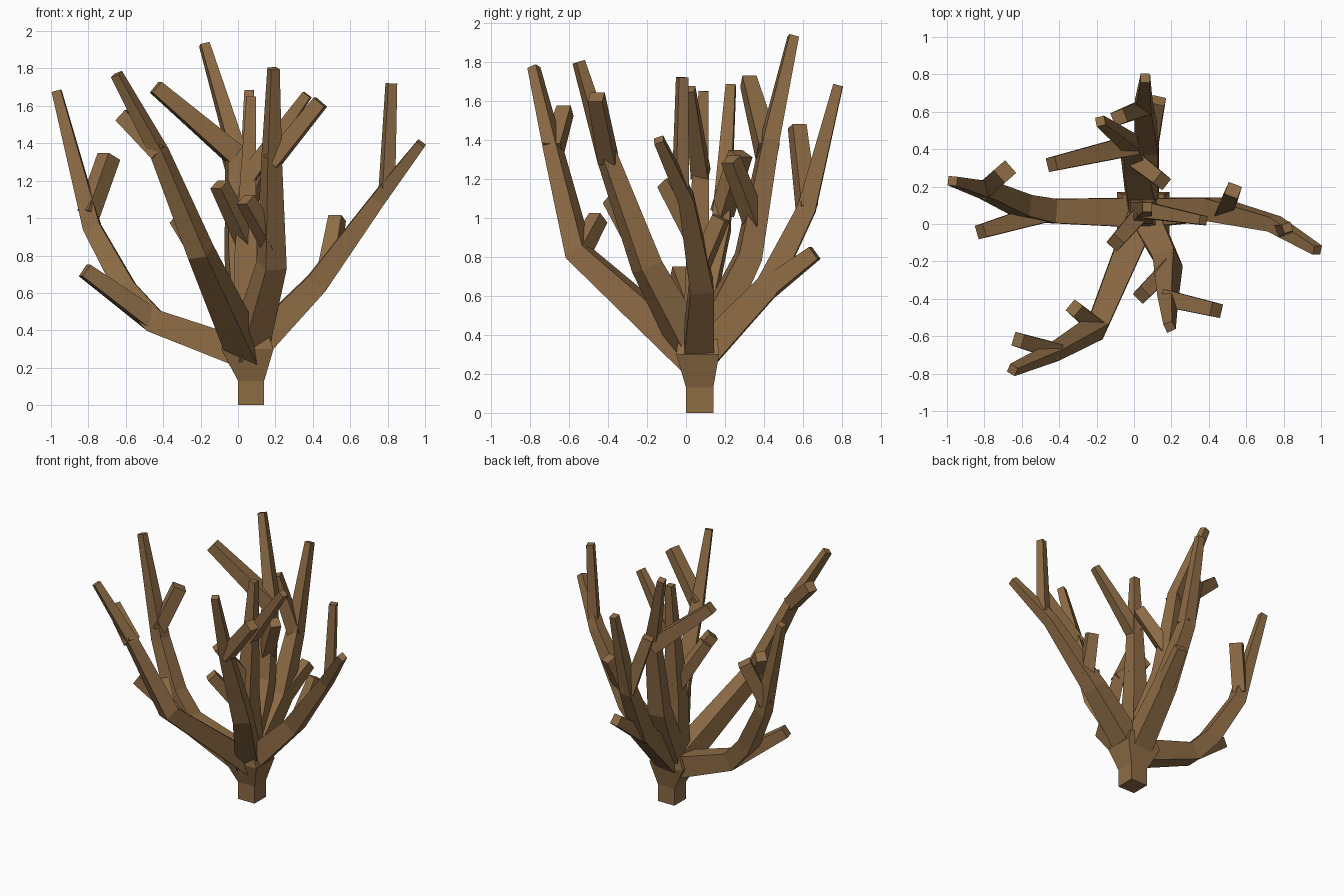
import bpy, bmesh
from mathutils import Vector

old = bpy.data.objects.get("Cube")
if old:
    bpy.data.objects.remove(old, do_unlink=True)

bark = bpy.data.materials.new("brown bark")
bark.use_nodes = True
colour = (.27, .15, .06, 1)
bark.diffuse_color = colour
bark.node_tree.nodes["Principled BSDF"].inputs["Base Color"].default_value = colour

UP = Vector((0, 0, 1))
ROOT = Vector((.05, .06, .27))


def square(centre, u, v):
    return [centre + u + v, centre - u + v, centre - u - v, centre + u - v]


def loft(name, rings):
    """Join four-sided rings into a capped, flat-shaded object."""
    bm = bmesh.new()
    loops = [[bm.verts.new(corner) for corner in ring] for ring in rings]
    for low, high in zip(loops, loops[1:]):
        for i in range(4):
            bm.faces.new((low[i - 1], low[i], high[i], high[i - 1]))
    bm.faces.new(loops[0])
    bm.faces.new(loops[-1])
    bmesh.ops.recalc_face_normals(bm, faces=bm.faces[:])
    mesh = bpy.data.meshes.new(name)
    bm.to_mesh(mesh)
    bm.free()
    mesh.materials.append(bark)
    bpy.context.collection.objects.link(bpy.data.objects.new(name, mesh))


def sweep(name, points, start, end):
    """Carry a square along the points, tapering from the start to the end width."""
    steps = [b - a for a, b in zip(points, points[1:])]
    total = sum(step.length for step in steps)
    side = UP.cross(steps[0])
    rings, done = [], 0
    for point, before, after in zip(points, steps[:1] + steps, steps + steps[-1:]):
        along = (before.normalized() + after.normalized()).normalized()
        side = (side - along * side.dot(along)).normalized()
        half = (start + (end - start) * done / total) / 2
        rings.append(square(point, side * half, along.cross(side) * half))
        done += after.length
    loft(name, rings)


def limb(name, *path):
    """Grow a main limb out of the crown and return its path."""
    points = [ROOT] + [Vector(p) for p in path]
    sweep(name, points, .16, .05)
    return points


def twig(name, parent, place, tip, start=.09, end=.075):
    """Grow a straight twig from a place along its parent, counted in segments."""
    i = int(place)
    base = parent[i].lerp(parent[i + 1], place - i)
    sweep(name, [base, Vector(tip)], start, end)


# Trunk: a square stump that flares into a crown
def level(x, y, z, wide, deep):
    return square(Vector((x, y, z)), Vector((wide, 0, 0)), Vector((0, deep, 0)))


loft("trunk", [level(.07, .07, 0, .07, .07), level(.07, .07, .13, .07, .07),
               level(.05, .06, .3, .14, .11), level(.05, .06, .38, .11, .1)])

# Right side
right = limb("right_limb", (-.45, .07, .45), (-.6, .1, .62), (-.78, .18, .95), (-.97, .23, 1.68))
twig("right_low_twig", right, 1, (-.82, -.04, .72), start=.11)
twig("right_high_twig", right, 3.1, (-.69, .28, 1.33), end=.09)

# Front right corner
corner = limb("front_right_limb", (-.2, -.55, .82), (-.42, -.68, 1.35), (-.65, -.78, 1.77))
twig("front_right_high_twig", corner, 2, (-.62, -.62, 1.55))
twig("front_right_low_twig", corner, 1, (-.32, -.45, 1))

# Front
front = limb("front_limb", (.18, -.2, .75), (.18, -.4, 1.3), (.19, -.55, 1.8))
twig("front_left_twig", front, 2, (.44, -.46, 1.62))
twig("front_inner_twig", front, 1.2, (.04, -.38, 1.1))

# Left side
left = limb("left_limb", (.42, .08, .65), (.75, 0, 1.1), (.98, -.14, 1.4))
twig("left_high_twig", left, 2.2, (.82, -.02, 1.72), start=.07, end=.05)
twig("left_low_twig", left, 1.2, (.53, .18, 1))

# Centre
centre = limb("centre_stem", (.04, .06, .8), (.07, .09, 1.65))
twig("centre_left_twig", centre, 1.5, (.37, .02, 1.66), end=.05)
twig("centre_front_twig", centre, 1.1, (-.1, -.1, 1.18))

# Inner back
inner = limb("inner_back_limb", (0, .32, .8), (-.02, .43, 1.4), (-.18, .55, 1.93))
twig("inner_back_right_twig", inner, 1.9, (-.44, .32, 1.7), start=.11)
twig("inner_back_left_twig", inner, 1.3, (.15, .23, 1.3))

# Outer back
outer = limb("outer_back_limb", (.07, .42, .65), (.05, .62, 1.05), (.06, .78, 1.68))
twig("outer_back_low_twig", outer, .9, (.13, .66, .82), start=.11)
twig("outer_back_high_twig", outer, 2, (-.08, .57, 1.47))
